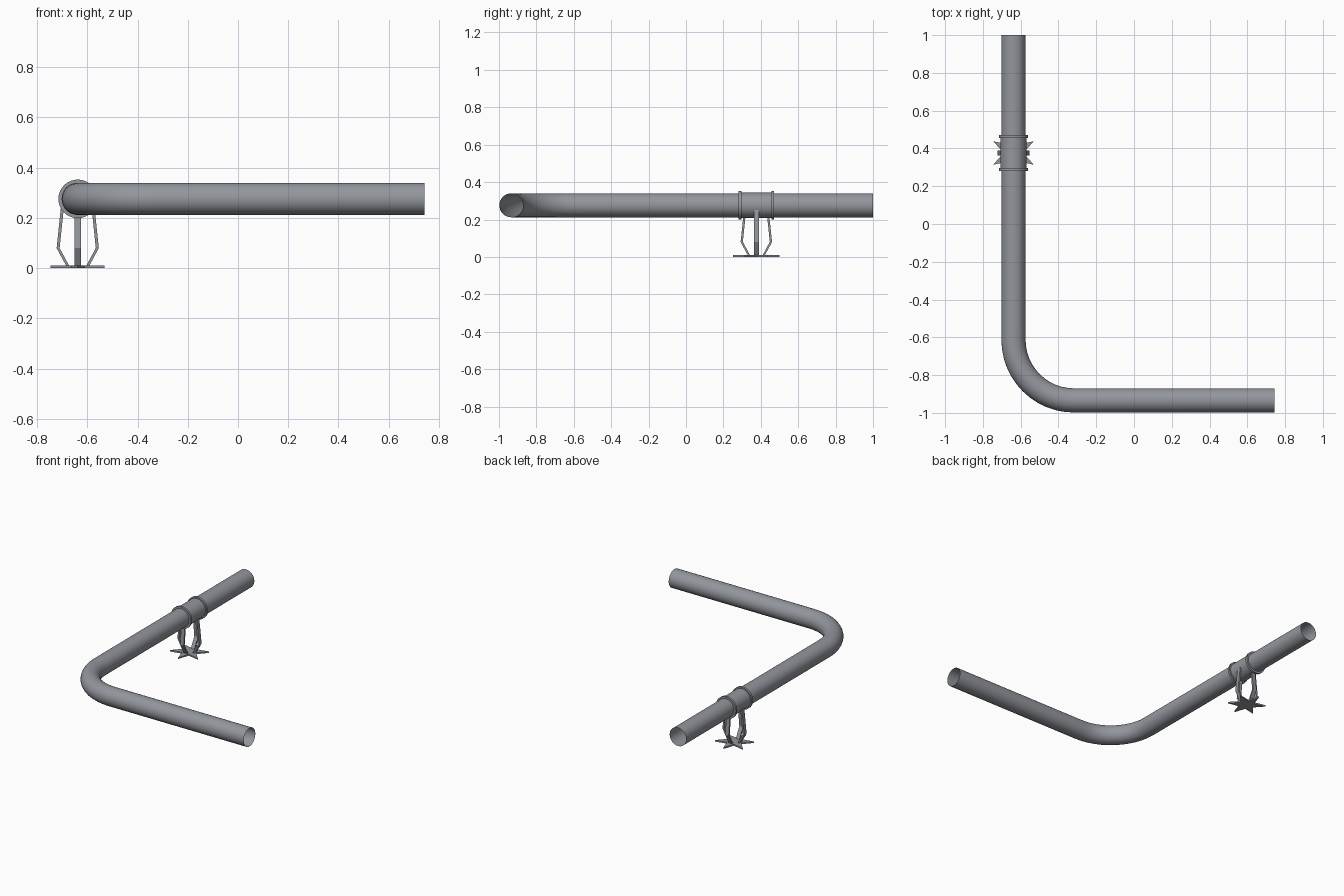
import bpy, bmesh, math
from mathutils import Vector, Matrix

if "Cube" in bpy.data.objects:
    bpy.data.objects.remove(bpy.data.objects["Cube"])

R, ZC = 0.064, 0.276          # pipe radius and axis height
PX, PY = -0.638, -0.934       # axis of the two straight runs
BEND = 0.32                   # bend radius
CX, CY = PX, 0.376            # stand centre

grey = bpy.data.materials.new("steel grey")
grey.diffuse_color = (0.29, 0.305, 0.335, 1)
grey.use_nodes = True
grey.node_tree.nodes["Principled BSDF"].inputs["Base Color"].default_value = grey.diffuse_color


def make_object(name, bm, smooth=False):
    bmesh.ops.recalc_face_normals(bm, faces=bm.faces)
    me = bpy.data.meshes.new(name)
    bm.to_mesh(me)
    bm.free()
    me.materials.append(grey)
    ob = bpy.data.objects.new(name, me)
    bpy.context.collection.objects.link(ob)
    if smooth:
        bpy.ops.object.select_all(action='DESELECT')
        ob.select_set(True)
        bpy.context.view_layer.objects.active = ob
        bpy.ops.object.shade_smooth_by_angle(angle=math.radians(35))
    return ob


def bridge(bm, rings, closed=False):
    """Skin successive closed loops of vertices."""
    n = len(rings[0])
    for k in range(len(rings) if closed else len(rings) - 1):
        a, b = rings[k], rings[(k + 1) % len(rings)]
        for i in range(n):
            j = (i + 1) % n
            bm.faces.new((a[i], a[j], b[j], b[i]))


def ring(bm, centre, side, radius, n=32):
    return [bm.verts.new(centre + side * (radius * math.cos(t)) + Vector((0, 0, radius * math.sin(t))))
            for t in (2 * math.pi * i / n for i in range(n))]


# Open-ended pipe with a right-angle bend
bm = bmesh.new()
bend_c = Vector((PX + BEND, PY + BEND, ZC))
stations = [(Vector((PX, 1, ZC)), Vector((-1, 0, 0)))]
for i in range(13):
    a = math.pi + math.pi / 2 * i / 12
    d = Vector((math.cos(a), math.sin(a), 0))
    stations.append((bend_c + d * BEND, d))
stations.append((Vector((0.743, PY, ZC)), Vector((0, -1, 0))))
bridge(bm, [ring(bm, c, d, R) for c, d in stations])
make_object("pipe", bm, True)


# Collar sleeve and its two end flanges, turned around the pipe
def turned(name, y0, y1, radius):
    bm = bmesh.new()
    prof = [(y0, R * 0.98), (y0, radius), (y1, radius), (y1, R * 0.98)]
    bridge(bm, [ring(bm, Vector((CX, y, ZC)), Vector((1, 0, 0)), r) for y, r in prof])
    make_object(name, bm, True)


turned("collar_sleeve", CY - 0.086, CY + 0.086, 0.068)
turned("collar_flange_front", CY - 0.095, CY - 0.080, 0.077)
turned("collar_flange_back", CY + 0.080, CY + 0.095, 0.077)

# Six-pointed star foot
bm = bmesh.new()
pts = []
for i in range(12):
    a = math.radians(30 * (i + 1))
    r = 0.124 if i % 2 == 0 else 0.052
    pts.append(bm.verts.new((CX + r * math.cos(a), CY + r * math.sin(a), 0)))
face = bm.faces.new(pts)
top = bmesh.ops.extrude_face_region(bm, geom=[face])["geom"]
bmesh.ops.translate(bm, vec=(0, 0, 0.01), verts=[v for v in top if isinstance(v, bmesh.types.BMVert)])
make_object("star_foot", bm)

# Four bent strap legs: (distance out, height) along the strap
path = [(0.038, 0.006), (0.078, 0.080), (0.060, 0.252)]
for k, side in enumerate(("right", "back", "left", "front")):
    bm = bmesh.new()
    turn = Matrix.Translation((CX, CY, 0)) @ Matrix.Rotation(k * math.pi / 2, 4, 'Z')
    rings = []
    for r, z in path:
        rings.append([bm.verts.new(turn @ Vector((r + dx, dy, z)))
                      for dx, dy in ((-0.006, -0.0135), (0.006, -0.0135), (0.006, 0.0135), (-0.006, 0.0135))])
    bridge(bm, rings)
    bm.faces.new(rings[0])
    bm.faces.new(rings[-1])
    make_object("leg_" + side, bm)
